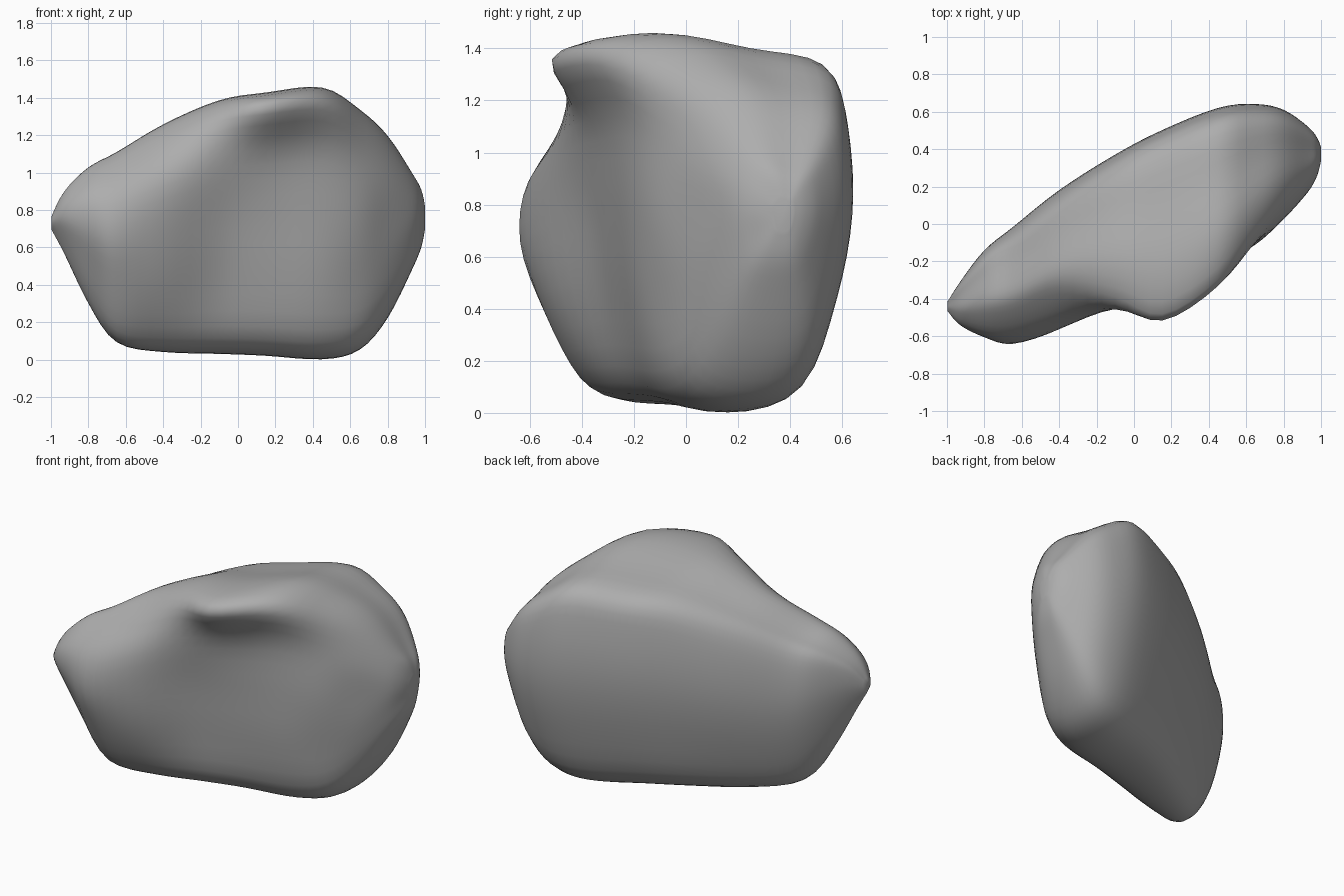
import bpy
import bmesh
from mathutils import Vector

cube = bpy.data.objects.get("Cube")
if cube:
    bpy.data.objects.remove(cube, do_unlink=True)

STEPS = 4
FRONT_HEIGHTS = (.06, .3, .55, .78, .95)   # relative heights of the side points
BACK_HEIGHTS = (.06, .3, .55, .78, .92)
BACK_INSET = (.24, .08, 0, .02, .11)       # how far the back face leans in

# Slices along the boulder: x, bottom, top, front y at each height, back y
SLICES = [
    (-1, .7, .76, -.43, -.45, -.46, -.46, -.45, -.42),
    (-.93, .57, .9, -.44, -.5, -.54, -.53, -.48, -.31),
    (-.8, .3, 1.03, -.42, -.52, -.6, -.59, -.48, -.14),
    (-.65, .09, 1.11, -.42, -.55, -.64, -.61, -.46, -.02),
    (-.4, .04, 1.26, -.35, -.5, -.56, -.54, -.37, .18),
    (-.1, .03, 1.39, -.26, -.34, -.39, -.45, -.43, .37),
    (.15, .02, 1.43, -.18, -.26, -.3, -.36, -.53, .5),
    (.45, 0, 1.46, -.09, -.18, -.21, -.23, -.34, .62),
    (.65, .05, 1.34, 0, -.07, -.11, -.1, -.08, .64),
    (.8, .22, 1.2, .12, .05, .03, .03, .1, .61),
    (.93, .48, 1, .23, .19, .17, .18, .23, .52),
    (.98, .6, .91, .3, .28, .26, .27, .31, .46),
    (1, .7, .82, .35, .34, .34, .34, .36, .41),
]


def ring_points(x, bottom, top, *sides):
    """Closed outline of one slice: up the front, over the top, down the back."""
    fronts, back = sides[:-1], sides[-1]
    depth = back - fronts[2]
    backs = [back - inset * depth for inset in BACK_INSET]

    def side(ys, heights):
        return [Vector((x, y, bottom + (top - bottom) * t))
                for y, t in zip(ys, heights)]

    front, rear = side(fronts, FRONT_HEIGHTS), side(backs, BACK_HEIGHTS)
    # The top is a ridge near the front that drops to a flatter back
    ridge = front[-1].lerp(rear[-1], .3)
    ridge.z = top
    plateau = front[-1].lerp(rear[-1], .68)
    plateau.z = top - .07 * depth
    base = front[0].lerp(rear[0], .5)
    base.z = bottom
    return front + [ridge, plateau] + rear[::-1] + [base]


def spline(points, closed):
    """Smooth curve that passes through all the points."""
    n = len(points)

    def at(i):
        return points[i % n] if closed else points[max(0, min(n - 1, i))]

    result = []
    for i in range(n if closed else n - 1):
        a, b, c, d = (at(i + k) for k in (-1, 0, 1, 2))
        for step in range(STEPS):
            t = step / STEPS
            result.append(b + (c - a) * t / 2
                          + (a * 2 - b * 5 + c * 4 - d) * t ** 2 / 2
                          + (b * 3 - a - c * 3 + d) * t ** 3 / 2)
    if not closed:
        result.append(points[-1])
    return result


# Smooth the slices around their outline, then along the boulder
rings = [spline(ring_points(*row), True) for row in SLICES]
lines = [spline(list(line), False) for line in zip(*rings)]

# Skin the grid and close both ends
bm = bmesh.new()
grid = [[bm.verts.new(p) for p in line] for line in lines]
for i, line in enumerate(grid):
    following = grid[(i + 1) % len(grid)]
    for j in range(len(line) - 1):
        bm.faces.new((line[j], line[j + 1], following[j + 1], following[j]))
for end in (0, -1):
    bm.faces.new([line[end] for line in grid])
bmesh.ops.recalc_face_normals(bm, faces=bm.faces)

mesh = bpy.data.meshes.new("boulder")
bm.to_mesh(mesh)
bm.free()
boulder = bpy.data.objects.new("boulder", mesh)
bpy.context.collection.objects.link(boulder)

# Soften the slice joints slightly
soften = boulder.modifiers.new("soften", "SMOOTH")
soften.factor = .5
soften.iterations = 3

# Plain grey stone
stone = bpy.data.materials.new("stone_grey")
stone.use_nodes = True
grey = (.42, .42, .42, 1)
stone.diffuse_color = grey
stone.node_tree.nodes["Principled BSDF"].inputs["Base Color"].default_value = grey
mesh.materials.append(stone)
for face in mesh.polygons:
    face.use_smooth = True
